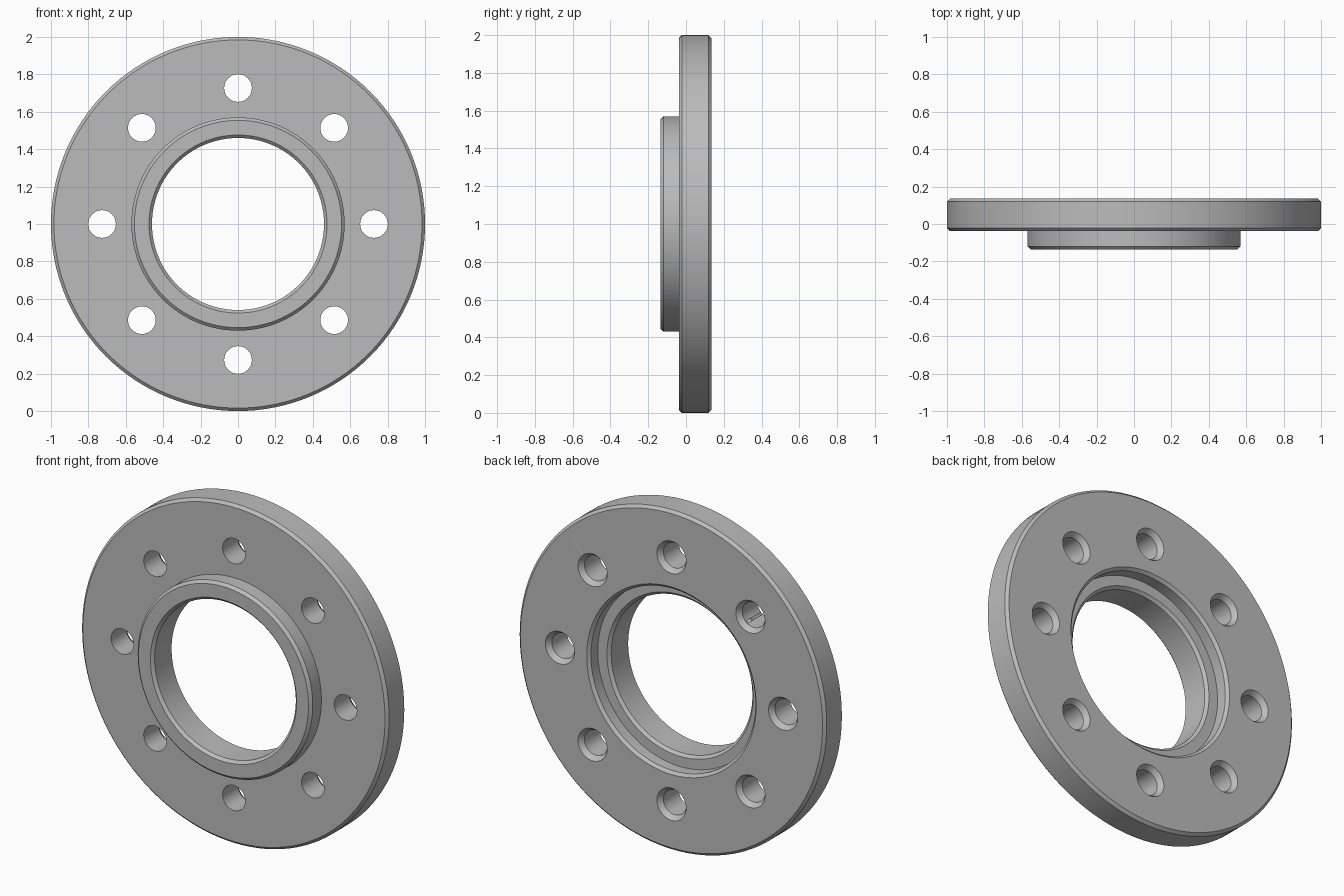
import bpy, bmesh, math
from mathutils import Matrix, Vector

cube = bpy.data.objects.get("Cube")
if cube:
    bpy.data.objects.remove(cube, do_unlink=True)

CENTRE = Vector((0, 0, 1))
FRONT, STEP, BACK = -0.135, -0.038, 0.135

steel = bpy.data.materials.new("brushed grey metal")
steel.use_nodes = True
GREY = (0.5, 0.5, 0.5, 1)
steel.diffuse_color = GREY
steel.node_tree.nodes["Principled BSDF"].inputs["Base Color"].default_value = GREY


def lathe(name, profile, sides, offset):
    """Turn a closed (radius, y) profile around the y axis."""
    bm = bmesh.new()
    rings = []
    for i in range(sides):
        turn = Matrix.Rotation(2 * math.pi * i / sides, 3, 'Y')
        rings.append([bm.verts.new(turn @ Vector((r, y, 0)) + offset) for r, y in profile])
    n = len(profile)
    for i in range(sides):
        a, b = rings[i], rings[(i + 1) % sides]
        for j in range(n):
            k = (j + 1) % n
            bm.faces.new((a[j], a[k], b[k], b[j]))
    bmesh.ops.remove_doubles(bm, verts=bm.verts, dist=1e-5)
    bmesh.ops.dissolve_degenerate(bm, edges=bm.edges, dist=1e-5)
    bmesh.ops.recalc_face_normals(bm, faces=bm.faces)
    mesh = bpy.data.meshes.new(name)
    bm.to_mesh(mesh)
    bm.free()
    mesh.materials.append(steel)
    obj = bpy.data.objects.new(name, mesh)
    bpy.context.collection.objects.link(obj)
    return obj


# Disc with raised hub, through bore and recess in the back, all edges chamfered
C = 0.016
flange = lathe("flange", [
    (0.46, FRONT + C), (0.46 + C, FRONT),
    (0.57 - C, FRONT), (0.57, FRONT + C),
    (0.57, STEP), (1 - C, STEP), (1, STEP + C),
    (1, BACK - C), (1 - C, BACK),
    (0.552, BACK), (0.536, BACK - C),
    (0.536, 0.055), (0.46 + C, 0.055), (0.46, 0.055 - C),
], 128, CENTRE)

# Ring of bolt holes, countersunk at the back
for i in range(8):
    a = i * math.pi / 4
    at = CENTRE + 0.727 * Vector((math.cos(a), 0, math.sin(a)))
    cutter = lathe("bolt_hole_cutter", [
        (0, -0.2), (0.074, -0.2), (0.074, BACK - 0.03),
        (0.095, BACK), (0.116, BACK + 0.03), (0, BACK + 0.03),
    ], 32, at)
    cutter.hide_render = True
    cut = flange.modifiers.new("bolt hole", 'BOOLEAN')
    cut.operation, cut.solver, cut.object = 'DIFFERENCE', 'EXACT', cutter
    bpy.context.view_layer.objects.active = flange
    bpy.ops.object.modifier_apply(modifier=cut.name)
    bpy.data.objects.remove(cutter, do_unlink=True)

# Smooth round walls, crisp chamfers
bpy.ops.object.select_all(action='DESELECT')
flange.select_set(True)
bpy.context.view_layer.objects.active = flange
bpy.ops.object.shade_smooth_by_angle(angle=math.radians(25))
